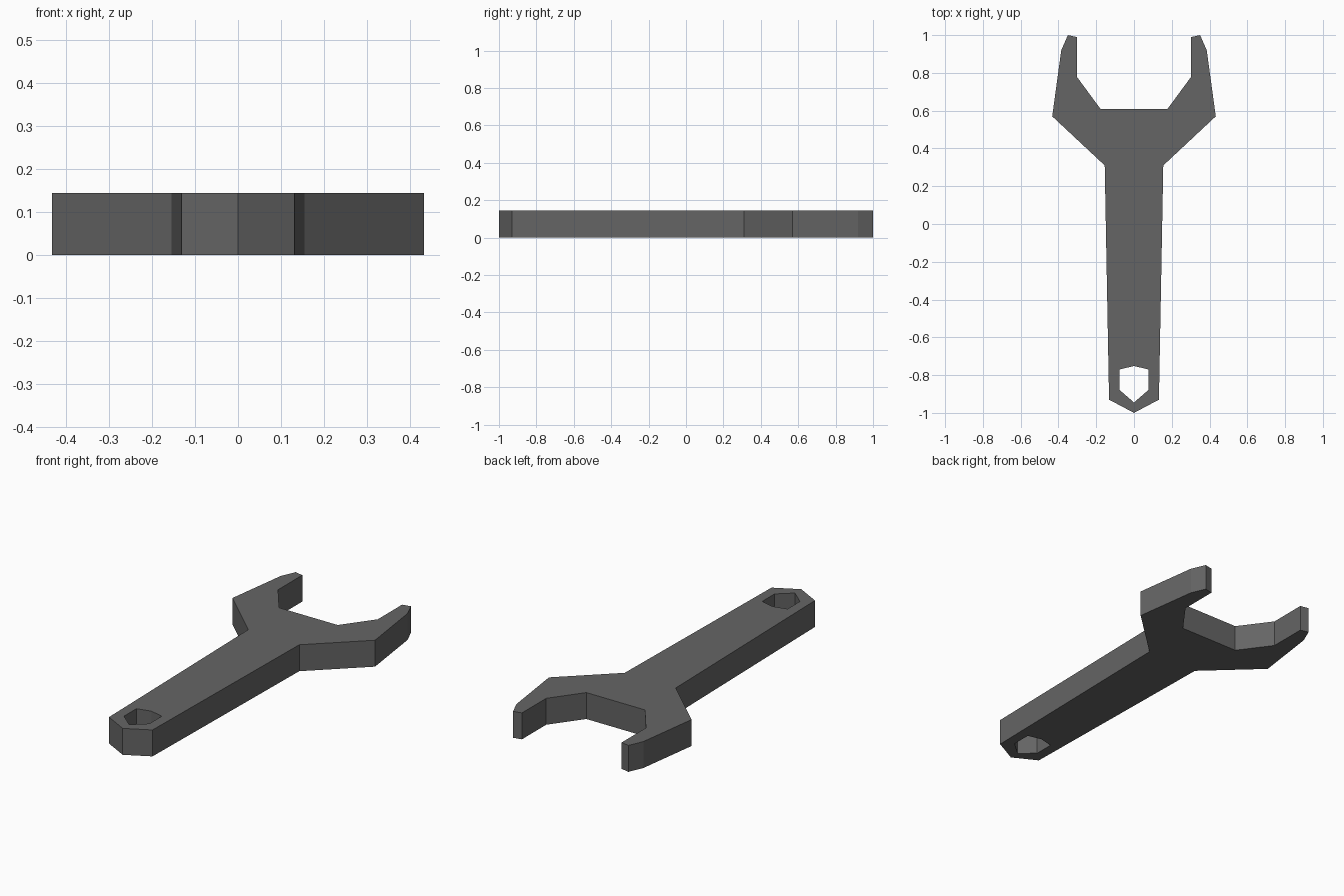
import bpy, bmesh

if "Cube" in bpy.data.objects:
    bpy.data.objects.remove(bpy.data.objects["Cube"])

THICK = 0.145

# Right half of the wrench outline: handle, jaw, then back down the hole's edge
HALF = [(0, -1.0), (0.132, -0.93), (0.155, 0.31), (0.433, 0.57), (0.385, 0.92),
        (0.35, 1.0), (0.303, 0.99), (0.303, 0.78), (0.178, 0.61), (0, 0.61),
        (0, -0.752), (0.077, -0.77), (0.077, -0.878), (0, -0.945)]

steel = bpy.data.materials.new("dark_grey_steel")
steel.diffuse_color = (0.13, 0.13, 0.13, 1)
steel.use_nodes = True
steel.node_tree.nodes["Principled BSDF"].inputs["Base Color"].default_value = steel.diffuse_color

# Extruded half, left open along the mirror plane
bm = bmesh.new()
low = [bm.verts.new((x, y, 0)) for x, y in HALF]
top = [bm.verts.new((x, y, THICK)) for x, y in HALF]
bm.faces.new(top)
bm.faces.new(low[::-1])
for i in range(len(HALF)):
    j = (i + 1) % len(HALF)
    if HALF[i][0] or HALF[j][0]:
        bm.faces.new((low[i], low[j], top[j], top[i]))

mesh = bpy.data.meshes.new("wrench_body")
bm.to_mesh(mesh)
bm.free()
mesh.materials.append(steel)
body = bpy.data.objects.new("wrench_body", mesh)
bpy.context.collection.objects.link(body)

# Mirrored left half
mirror = body.modifiers.new("left_half", 'MIRROR')
mirror.use_axis = (True, False, False)
mirror.use_clip = True
